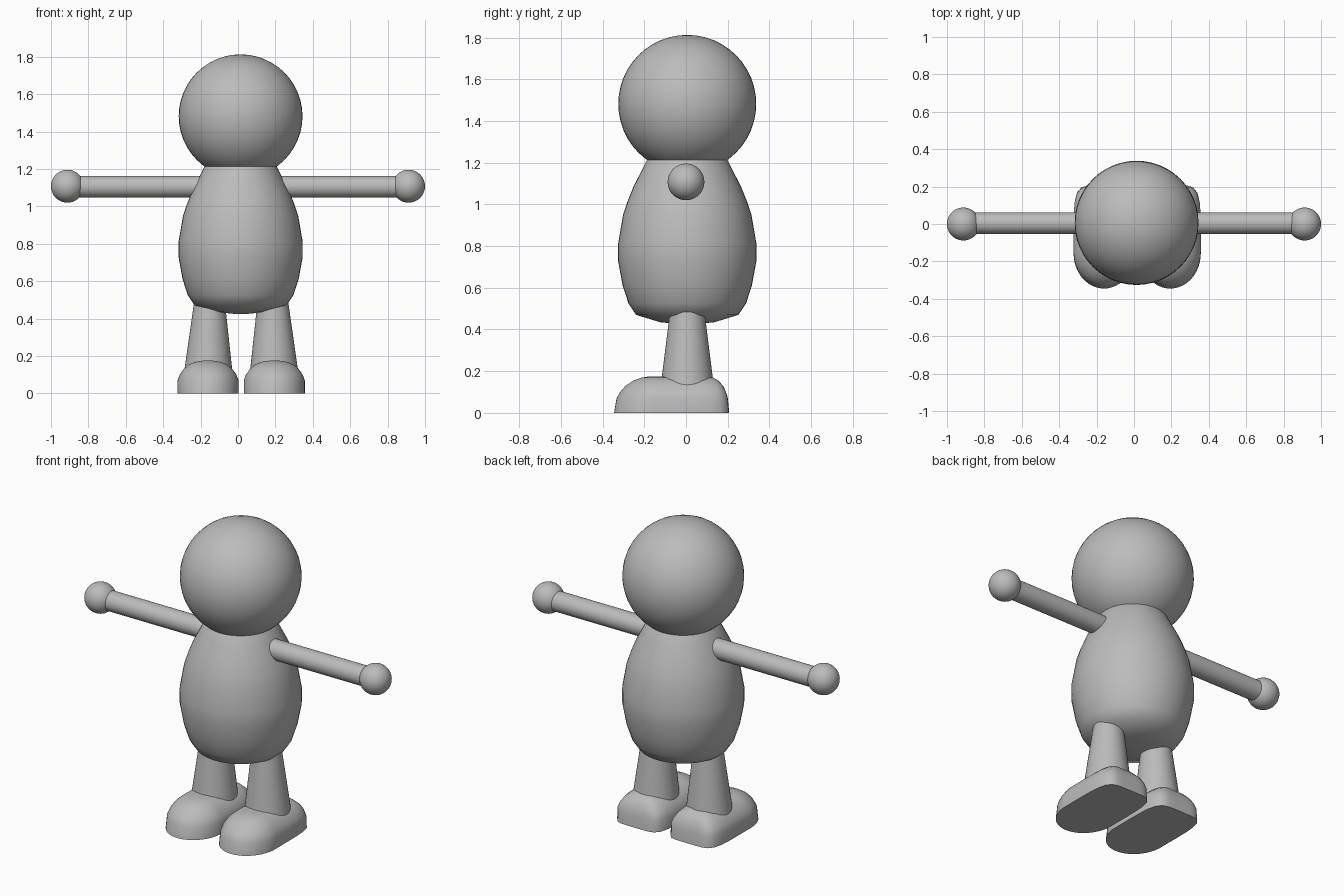
import bpy, bmesh, math
from mathutils import Matrix

if "Cube" in bpy.data.objects:
    bpy.data.objects.remove(bpy.data.objects["Cube"])

CX, CY = 0.014, 0.006   # centre line of head, body and legs

grey = bpy.data.materials.new("plain grey")
grey.diffuse_color = (0.5, 0.5, 0.5, 1)
grey.use_nodes = True
grey.node_tree.nodes["Principled BSDF"].inputs["Base Color"].default_value = grey.diffuse_color


def finish(name, bm, angle=50):
    bmesh.ops.recalc_face_normals(bm, faces=bm.faces)
    me = bpy.data.meshes.new(name)
    bm.to_mesh(me)
    bm.free()
    me.materials.append(grey)
    ob = bpy.data.objects.new(name, me)
    bpy.context.collection.objects.link(ob)
    bpy.ops.object.select_all(action='DESELECT')
    ob.select_set(True)
    bpy.context.view_layer.objects.active = ob
    bpy.ops.object.shade_smooth_by_angle(angle=math.radians(angle))
    return ob


def ball(name, centre, r):
    bm = bmesh.new()
    bmesh.ops.create_uvsphere(bm, u_segments=48, v_segments=24, radius=r,
                              matrix=Matrix.Translation(centre))
    return finish(name, bm)


def loft(name, rings, angle=50):
    """Skin equal-length rings of points and cap both ends."""
    bm = bmesh.new()
    vs = [[bm.verts.new(p) for p in ring] for ring in rings]
    n = len(vs[0])
    for a, b in zip(vs, vs[1:]):
        for i in range(n):
            j = (i + 1) % n
            bm.faces.new((a[i], a[j], b[j], b[i]))
    bm.faces.new(vs[0][::-1])
    bm.faces.new(vs[-1])
    return finish(name, bm, angle)


def circle(x, y, z, r, n=40):
    return [(x + r * math.cos(2 * math.pi * i / n),
             y + r * math.sin(2 * math.pi * i / n), z) for i in range(n)]


def foot_outline(x, z, half, front, back, n=48):
    """Round toe towards -y, squarer heel towards +y."""
    mid = front + min(half * 1.15, (back - front) * 0.45)
    pts = []
    for i in range(n):
        t = 2 * math.pi * i / n
        c, s = math.cos(t), math.sin(t)
        if s < 0:
            pts.append((x + half * c, mid + (mid - front) * s, z))
        else:
            k = 1 / (abs(c) ** 6 + s ** 6) ** (1 / 6)
            pts.append((x + half * c * k, mid + (back - mid) * s * k, z))
    return pts


# Head
ball("head", (CX, CY, 1.482), 0.331)

# Egg-shaped body, closed inside the head
profile = [(0.03, 0.425), (0.13, 0.435), (0.245, 0.47), (0.282, 0.525),
           (0.31, 0.61), (0.332, 0.73), (0.332, 0.81), (0.308, 0.95),
           (0.288, 1.01), (0.258, 1.085), (0.225, 1.15), (0.195, 1.21),
           (0.15, 1.27)]
loft("body", [circle(CX, CY, z, r, 48) for r, z in profile], 70)

for side, word in ((-1, "left"), (1, "right")):
    # Arm with a ball hand
    bm = bmesh.new()
    bmesh.ops.create_cone(bm, cap_ends=True, segments=32, radius1=0.058,
                          radius2=0.058, depth=0.73,
                          matrix=Matrix.Translation((side * 0.535, 0.004, 1.105))
                          @ Matrix.Rotation(math.pi / 2, 4, 'Y'))
    finish(word + "_arm", bm)
    ball(word + "_hand", (side * 0.912, 0.0, 1.108), 0.088)

    # Tapered leg
    lx = 0.017 + side * 0.177
    loft(word + "_leg", [circle(lx, CY, 0.06, 0.136),
                         circle(lx - side * 0.008, CY, 0.5, 0.081)])

    # Shoe: flat sole, upright sides, domed top
    levels = [(0, 0.163, -0.345, 0.207), (0.07, 0.163, -0.333, 0.201),
              (0.1, 0.152, -0.316, 0.192), (0.13, 0.131, -0.29, 0.178),
              (0.155, 0.102, -0.252, 0.155), (0.169, 0.07, -0.215, 0.13),
              (0.175, 0.03, -0.175, 0.1)]
    loft(word + "_shoe", [foot_outline(lx, z, h, f, b) for z, h, f, b in levels])
